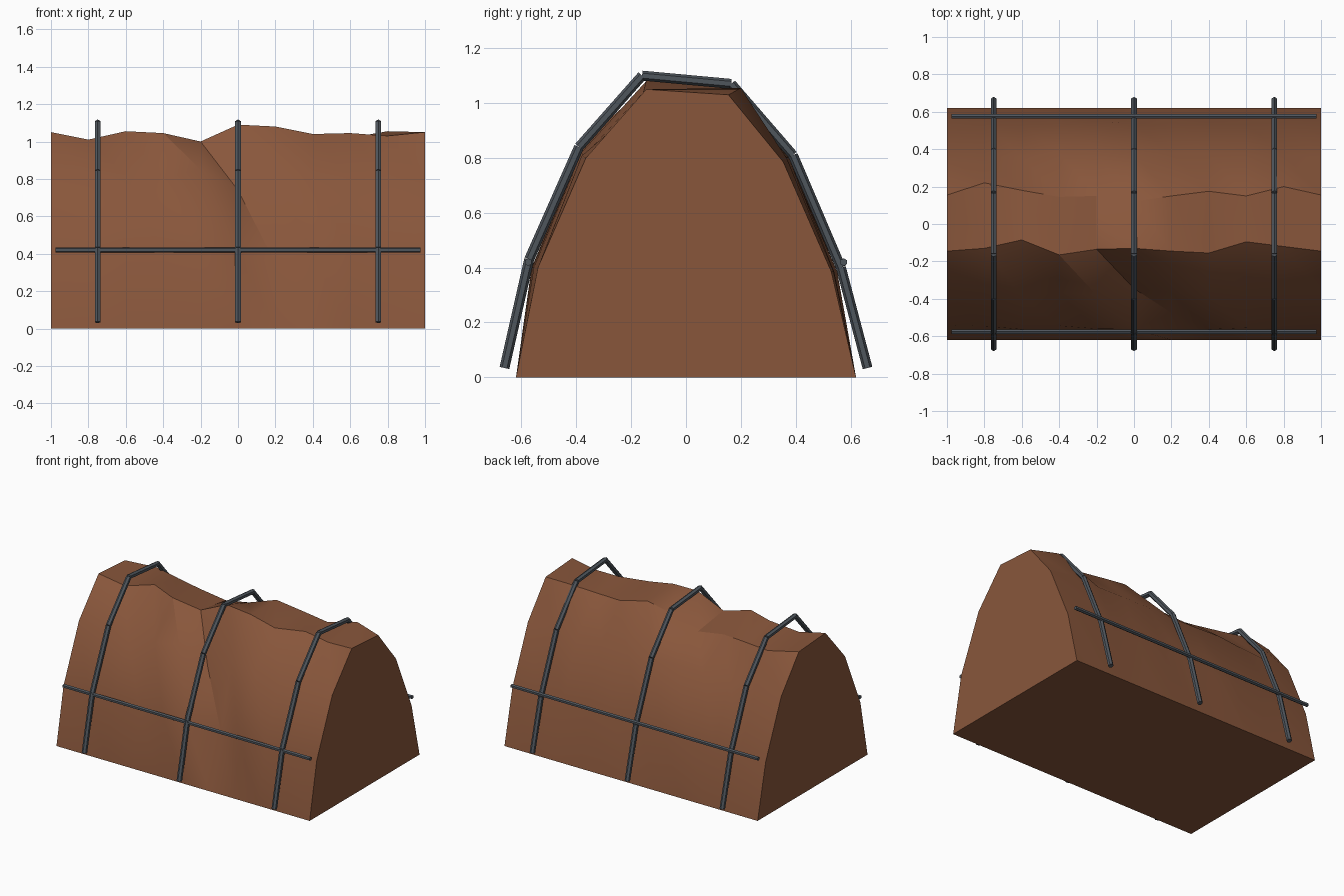
import bpy
import bmesh
import math
import random
from mathutils import Vector

random.seed(4)
if "Cube" in bpy.data.objects:
    bpy.data.objects.remove(bpy.data.objects["Cube"], do_unlink=True)


def make_material(name, colour, roughness):
    mat = bpy.data.materials.new(name)
    mat.use_nodes = True
    mat.diffuse_color = colour
    shader = mat.node_tree.nodes["Principled BSDF"]
    shader.inputs["Base Color"].default_value = colour
    shader.inputs["Roughness"].default_value = roughness
    return mat


earth = make_material("brown earth", (0.25, 0.094, 0.044, 1), 0.9)
steel = make_material("dark steel", (0.078, 0.092, 0.108, 1), 0.6)


def add_object(name, bm, material, angle):
    mesh = bpy.data.meshes.new(name)
    bm.to_mesh(mesh)
    bm.free()
    mesh.materials.append(material)
    obj = bpy.data.objects.new(name, mesh)
    bpy.context.collection.objects.link(obj)
    bpy.ops.object.select_all(action='DESELECT')
    obj.select_set(True)
    bpy.context.view_layer.objects.active = obj
    bpy.ops.object.shade_smooth_by_angle(angle=math.radians(angle))
    return obj


# Uneven ridge lines (y, z), one pair per station along x
front_ridge = [(-.145, 1.05), (-.13, 1.01), (-.085, 1.055), (-.165, 1.045),
               (-.135, 1.0), (-.13, 1.09), (-.145, 1.08), (-.155, 1.04),
               (-.095, 1.045), (-.12, 1.03), (-.145, 1.05)]
back_ridge = [(.155, 1.03), (.22, 1.01), (.18, 1.0), (.145, .99),
              (.15, .96), (.12, 1.01), (.15, 1.07), (.175, 1.03),
              (.15, 1.02), (.2, 1.055), (.155, 1.03)]
# Dents that form the diagonal crease: (station, row) -> (y, z)
dents = {(5, 2): (-.345, .74), (6, 1): (-.475, .35), (4, 2): (-.38, .85)}


def section(i):
    """Cross-section from the front foot over the top to the back foot."""
    inner = 0 < i < len(front_ridge) - 1

    def bulge():
        return random.uniform(0, .025) if inner else 0

    pts = [(-.62, 0), (-.54 - bulge(), .4), (-.365 - bulge(), .8 + bulge()),
           front_ridge[i], back_ridge[i],
           (.355 + bulge(), .785 + bulge()), (.53 + bulge(), .385), (.62, 0)]
    return [dents.get((i, row), p) for row, p in enumerate(pts)]


# Earth mound: lofted sections with capped ends and a flat base
bm = bmesh.new()
stations = len(front_ridge)
rings = [[bm.verts.new((-1 + 2 * i / (stations - 1), y, z))
          for y, z in section(i)] for i in range(stations)]
for a, b in zip(rings, rings[1:]):
    for k in range(len(a) - 1):
        bm.faces.new((a[k], b[k], a[k + 1]))
        bm.faces.new((b[k], b[k + 1], a[k + 1]))
    bm.faces.new((a[0], a[-1], b[-1], b[0]))
bm.faces.new(rings[0])
bm.faces.new(rings[-1][::-1])
bmesh.ops.recalc_face_normals(bm, faces=bm.faces)
add_object("earth_mound", bm, earth, 30)


def add_bar(bm, start, end, radius):
    """Six-sided straight bar between two points."""
    start, end = Vector(start), Vector(end)
    axis = end - start
    matrix = axis.to_track_quat('Z', 'Y').to_matrix().to_4x4()
    matrix.translation = (start + end) / 2
    bmesh.ops.create_cone(bm, cap_ends=True, segments=6, radius1=radius,
                          radius2=radius, depth=axis.length, matrix=matrix)


# Bent hoops over the mound
arch = [(-.662, .034), (-.572, .43), (-.39, .84), (-.16, 1.1),
        (.165, 1.07), (.39, .81), (.565, .4), (.662, .034)]
for name, x in (("right", -.75), ("middle", 0), ("left", .75)):
    bm = bmesh.new()
    for p, q in zip(arch, arch[1:]):
        add_bar(bm, (x, *p), (x, *q), .018)
    add_object(name + "_hoop", bm, steel, 30)

# Long rails tying the hoops together
for name, y in (("front", -.575), ("back", .575)):
    bm = bmesh.new()
    add_bar(bm, (-.975, y, .42), (.975, y, .42), .014)
    add_object(name + "_rail", bm, steel, 30)
